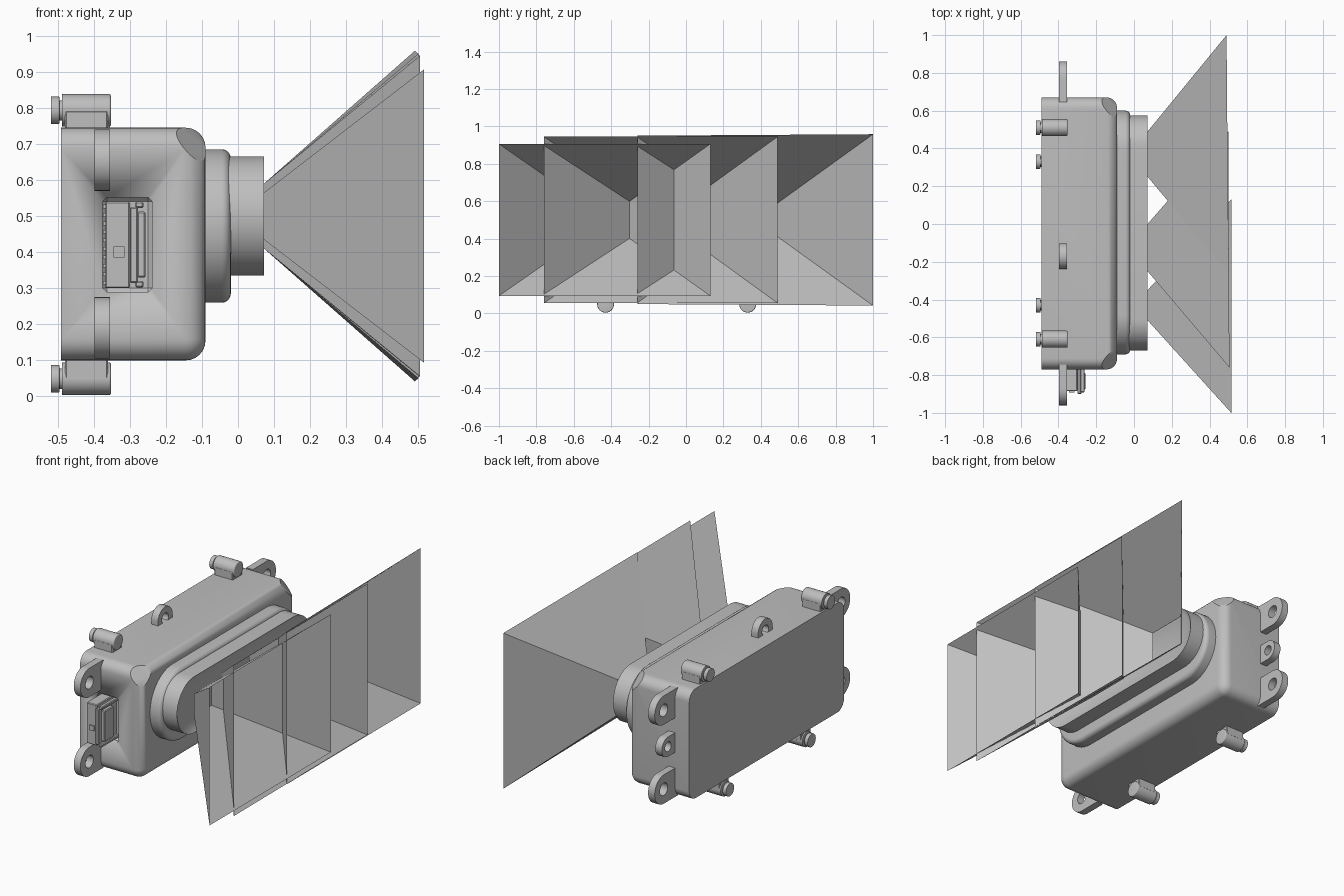
import bpy, bmesh
from math import sin, cos, pi, radians
from mathutils import Vector, Matrix

if "Cube" in bpy.data.objects:
    bpy.data.objects.remove(bpy.data.objects["Cube"])

grey = bpy.data.materials.new("light grey")
grey.use_nodes = True
colour = (0.52, 0.52, 0.52, 1)
grey.diffuse_color = colour
grey.node_tree.nodes["Principled BSDF"].inputs["Base Color"].default_value = colour


def finish(name, bm, smooth=True):
    mesh = bpy.data.meshes.new(name)
    if smooth:
        bmesh.ops.recalc_face_normals(bm, faces=bm.faces)
    bm.to_mesh(mesh)
    bm.free()
    mesh.materials.append(grey)
    ob = bpy.data.objects.new(name, mesh)
    bpy.context.collection.objects.link(ob)
    if smooth:
        bpy.ops.object.select_all(action="DESELECT")
        bpy.context.view_layer.objects.active = ob
        ob.select_set(True)
        bpy.ops.object.shade_smooth_by_angle(angle=radians(35))
    return ob


def prism(outline, x0, x1, bevel=0.0):
    """Extrude a (y, z) outline along x and round its front rim."""
    bm = bmesh.new()
    base = bm.faces.new([bm.verts.new((x0, y, z)) for y, z in outline])
    grown = bmesh.ops.extrude_face_region(bm, geom=[base], use_keep_orig=True)["geom"]
    for v in grown:
        if isinstance(v, bmesh.types.BMVert):
            v.co.x = x1
    bmesh.ops.recalc_face_normals(bm, faces=bm.faces)
    if bevel:
        rim = [e for e in bm.edges if all(v.co.x > x1 - 1e-5 for v in e.verts)]
        bmesh.ops.bevel(bm, geom=rim, offset=bevel, segments=6, profile=0.5, affect="EDGES")
    return bm


def rounded(y0, y1, z0, z1, r, steps=8):
    """Rounded rectangle outline in y and z."""
    pts = []
    centres = ((y1 - r, z1 - r), (y0 + r, z1 - r), (y0 + r, z0 + r), (y1 - r, z0 + r))
    for q, (cy, cz) in enumerate(centres):
        for i in range(steps + 1):
            a = (q + i / steps) * pi / 2
            pts.append((cy + r * cos(a), cz + r * sin(a)))
    return pts


def box(name, lo, hi, bevel=0.004):
    bm = bmesh.new()
    bmesh.ops.create_cube(bm, size=1)
    for v in bm.verts:
        v.co = [a + (b - a) * (c + 0.5) for a, b, c in zip(lo, hi, v.co)]
    if bevel:
        bmesh.ops.bevel(bm, geom=bm.edges[:], offset=bevel, segments=1, affect="EDGES")
    return finish(name, bm)


def rod(name, x0, x1, y, z, r, bevel=0.0, sides=32):
    ring = [(y + r * cos(2 * pi * i / sides), z + r * sin(2 * pi * i / sides)) for i in range(sides)]
    return finish(name, prism(ring, x0, x1, bevel))


def tab(name, y, z, r, hole, length, turn, x0=-0.398, x1=-0.355, sides=48):
    """Plate with one round end and a hole, pointing at angle turn in the yz plane."""
    bm = bmesh.new()
    loops = []
    for x in (x0, x1):
        outer, inner = [], []
        for i in range(sides):
            a = 2 * pi * i / sides
            c, s = cos(a), sin(a)
            k = 1 / max(abs(c), abs(s))
            u, w = (r * c, r * s) if c >= 0 else (length * c * k, r * s * k)
            for ring, p, q in ((outer, u, w), (inner, hole * c, hole * s)):
                ring.append(bm.verts.new((x, y + p * cos(turn) - q * sin(turn),
                                          z + p * sin(turn) + q * cos(turn))))
        loops += [outer, inner]
    order = (loops[0], loops[1], loops[3], loops[2])
    for a, b in zip(order, order[1:] + order[:1]):
        for i in range(sides):
            j = (i + 1) % sides
            bm.faces.new((a[i], a[j], b[j], b[i]))
    return finish(name, bm)


# Housing with rounded front rim and two clipped upper corners
Y0, Y1, Z0, Z1 = -0.77, 0.67, 0.1, 0.745
bm = prism(rounded(Y0, Y1, Z0, Z1, 0.06), -0.49, -0.09, 0.055)
for y, inward in ((Y0, 1), (Y1, -1)):
    a = Vector((-0.2, y, Z1))
    b = Vector((-0.09, y, Z1 - 0.125))
    c = Vector((-0.09, y + inward * 0.14, Z1))
    normal = (b - a).cross(c - a)
    if normal.x < 0:
        normal.negate()
    cut = bmesh.ops.bisect_plane(bm, geom=bm.verts[:] + bm.edges[:] + bm.faces[:],
                                 plane_co=a, plane_no=normal, clear_outer=True)["geom_cut"]
    bmesh.ops.contextual_create(bm, geom=[e for e in cut if isinstance(e, bmesh.types.BMEdge)])
housing = finish("housing", bm)

# Recessed socket in the front end of the housing
cutter = box("socket_cutter", (-0.375, -0.9, 0.288), (-0.238, -0.735, 0.552), 0.012)
cutter.hide_render = True
cutter.hide_viewport = True
cutter.display_type = "WIRE"
socket = housing.modifiers.new("socket", "BOOLEAN")
socket.object = cutter
socket.operation = "DIFFERENCE"
socket.solver = "EXACT"

# Stepped lens collars; the outer one has a sunken window
finish("lens_collar", prism(rounded(-0.69, 0.6, 0.26, 0.685, 0.21, 16), -0.1, -0.02, 0.025))
bm = prism(rounded(-0.67, 0.575, 0.335, 0.665, 0.163, 16), -0.03, 0.072)
front = max(bm.faces, key=lambda f: f.calc_center_median().x)
bmesh.ops.inset_region(bm, faces=[front], thickness=0.03)
bmesh.ops.translate(bm, verts=front.verts[:], vec=(-0.02, 0, 0))
finish("lens_rim", bm)

# Mounting ears on both ends and the small lugs
for z in (0.19, 0.655):
    tab("front_ear", -0.875, z, 0.085, 0.036, 0.13, pi)
    tab("rear_ear", 0.775, z, 0.085, 0.036, 0.13, 0)
tab("rear_middle_lug", 0.735, 0.425, 0.058, 0.028, 0.09, 0)
tab("top_lug", -0.17, 0.765, 0.068, 0.03, 0.05, pi / 2)

# Screw bosses with webs and slotted screw heads
for y, z, side in ((0.51, 0.793, 1), (-0.61, 0.793, 1), (0.33, 0.049, -1), (-0.43, 0.049, -1)):
    rod("screw_boss", -0.488, -0.352, y, z, 0.045, 0.006)
    web = sorted((z, z - side * 0.09))
    box("boss_web", (-0.48, y - 0.045, web[0]), (-0.36, y + 0.045, web[1]))
    rod("screw_washer", -0.497, -0.486, y, z, 0.028)
    rod("screw_head", -0.518, -0.495, y, z, 0.038, 0.003)

# Plug on the front end: board, shell, latch bars and pins
box("plug_board", (-0.368, -0.885, 0.3), (-0.3, -0.73, 0.54))
box("plug_body", (-0.3, -0.9, 0.315), (-0.277, -0.73, 0.525))
box("plug_shell", (-0.28, -0.875, 0.33), (-0.256, -0.79, 0.512))
for z in (0.302, 0.522):
    box("plug_latch", (-0.285, -0.892, z), (-0.262, -0.73, z + 0.018))
box("plug_key", (-0.345, -0.892, 0.385), (-0.315, -0.88, 0.415), 0)
for i in range(10):
    z = 0.31 + i * 0.0235
    box("plug_pin", (-0.374, -0.865, z), (-0.366, -0.75, z + 0.01), 0)


# Open viewing cones in front of the lens
def cone(name, near_y, near_z, far_y, far_z, far_x):
    bm = bmesh.new()
    near = [bm.verts.new((0.072, near_y[i], 0.5 + near_z * s)) for i, s in ((0, -1), (1, -1), (1, 1), (0, 1))]
    far = [bm.verts.new((far_x[i], far_y[i], 0.5 + far_z[i] * s)) for i, s in ((0, -1), (1, -1), (1, 1), (0, 1))]
    for i in range(4):
        j = (i + 1) % 4
        bm.faces.new((near[i], near[j], far[j], far[i]))
    finish(name, bm, False)


cone("view_cone_rear", (0.25, 0.49), 0.09, (-0.26, 1.0), (0.45, 0.458), (0.5, 0.49))
cone("view_cone_middle", (-0.25, 0.0), 0.09, (-0.76, 0.49), (0.445, 0.445), (0.505, 0.5))
cone("view_cone_front", (-0.51, -0.35), 0.065, (-1.0, 0.13), (0.406, 0.406), (0.515, 0.515))
